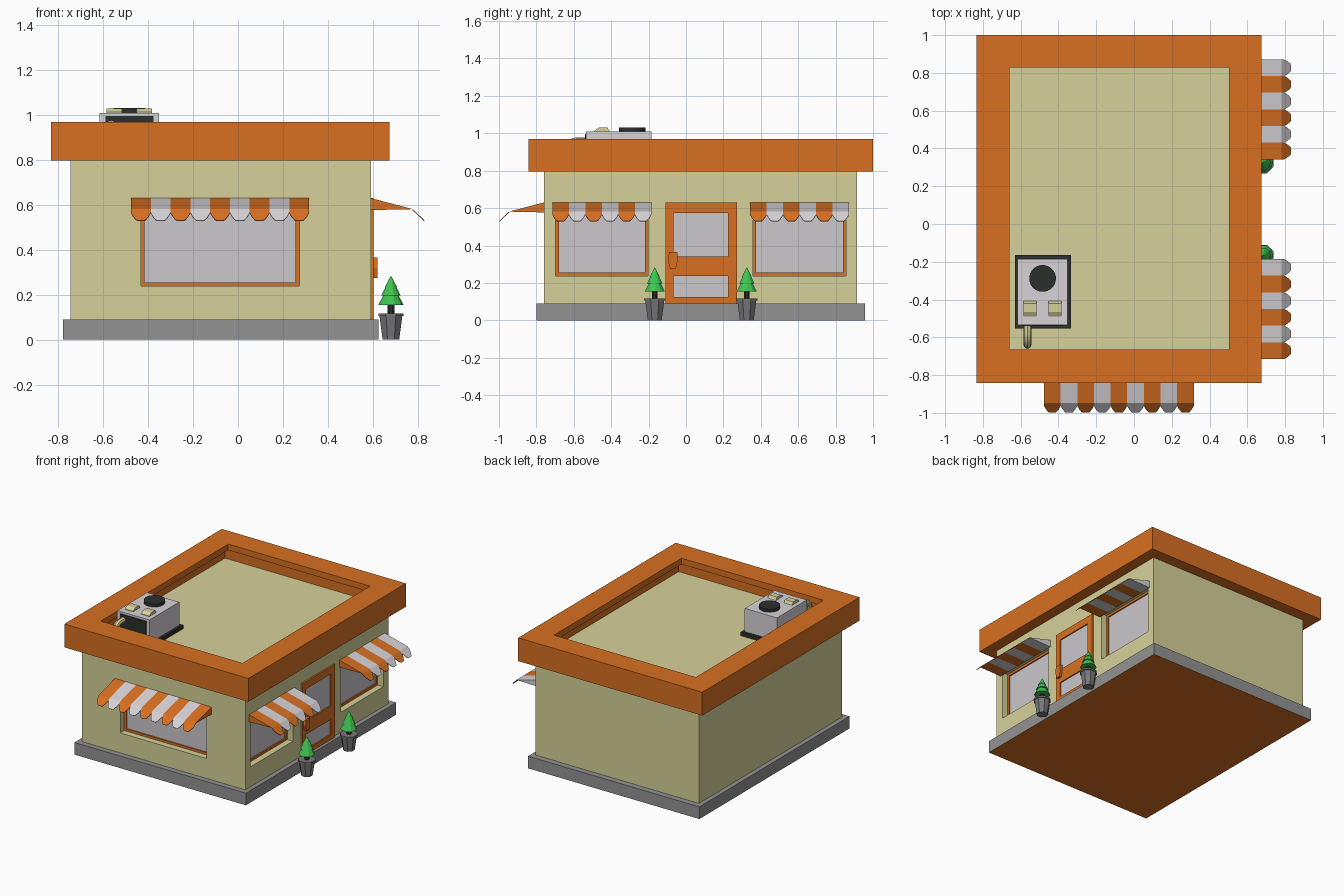
import bpy, bmesh, math
from mathutils import Matrix, Vector

if "Cube" in bpy.data.objects:
    bpy.data.objects.remove(bpy.data.objects["Cube"])


def mat(name, r, g, b):
    m = bpy.data.materials.new(name)
    m.diffuse_color = (r, g, b, 1)
    m.use_nodes = True
    m.node_tree.nodes["Principled BSDF"].inputs["Base Color"].default_value = m.diffuse_color
    return m


ORANGE = mat("orange trim", 0.69, 0.16, 0.016)
WALL = mat("olive cream wall", 0.68, 0.64, 0.32)
GREY = mat("concrete grey", 0.29, 0.29, 0.29)
POT = mat("pot grey", 0.19, 0.19, 0.20)
WHITE = mat("off white", 0.68, 0.65, 0.68)
GLASS = mat("window glass", 0.60, 0.58, 0.60)
DARK = mat("near black", 0.025, 0.028, 0.025)
GREEN = mat("leaf green", 0.05, 0.55, 0.08)


def finish(name, bm, *mats):
    bmesh.ops.recalc_face_normals(bm, faces=bm.faces)
    me = bpy.data.meshes.new(name)
    bm.to_mesh(me)
    bm.free()
    for m in mats:
        me.materials.append(m)
    ob = bpy.data.objects.new(name, me)
    bpy.context.collection.objects.link(ob)
    return ob


def plain(u, d, z):
    return Vector((u, d, z))


# Wall frames: u along the wall, d outward from it, z up
def front(u, d, z):
    return Vector((u, -0.76 - d, z))


def right(u, d, z):
    return Vector((0.592 + d, u, z))


def extrude(bm, pts, offset, mi=0):
    """Closed solid from a polygon swept by an offset."""
    a = [bm.verts.new(p) for p in pts]
    b = [bm.verts.new(p + offset) for p in pts]
    n = len(pts)
    faces = [bm.faces.new(a), bm.faces.new(b[::-1])]
    faces += [bm.faces.new((a[i], a[(i + 1) % n], b[(i + 1) % n], b[i])) for i in range(n)]
    for f in faces:
        f.material_index = mi


def box(bm, u0, u1, d0, d1, z0, z1, f=plain):
    pts = [f(u0, d0, z0), f(u1, d0, z0), f(u1, d1, z0), f(u0, d1, z0)]
    extrude(bm, pts, Vector((0, 0, z1 - z0)))


def boxes(name, m, specs, f=plain):
    bm = bmesh.new()
    for s in specs:
        box(bm, *s, f)
    return finish(name, bm, m)


# Plinth with orange underside
plinth = boxes("plinth", GREY, [(-0.78, 0.625, -0.80, 0.957, 0, 0.09)])
plinth.data.materials.append(ORANGE)
for p in plinth.data.polygons:
    if p.normal.z < -0.9:
        p.material_index = 1

# Walls with recessed openings cut in
WINDOWS = [("front_window", front, -0.433, 0.273, 9),
           ("right_window_near", right, -0.697, -0.203, 6),
           ("right_window_far", right, 0.358, 0.856, 6)]
Z0, Z1, DEPTH = 0.238, 0.60, 0.06
walls = boxes("walls", WALL, [(-0.746, 0.592, -0.76, 0.914, 0.09, 0.81)])
cut = bmesh.new()
for _, f, u0, u1, _ in WINDOWS:
    box(cut, u0, u1, -DEPTH, 0.1, Z0, Z1, f)
cutter = finish("opening_cutter", cut, WALL)
cutter.hide_render = True
mod = walls.modifiers.new("openings", 'BOOLEAN')
mod.object, mod.operation, mod.solver = cutter, 'DIFFERENCE', 'EXACT'
bpy.context.view_layer.objects.active = walls
bpy.ops.object.modifier_apply(modifier=mod.name)
bpy.data.objects.remove(cutter)


# Striped awning: wedge stripes, each with a sloping scalloped flap
def awning(name, f, u0, u1, n):
    bm = bmesh.new()
    w = (u1 - u0) / n
    for i in range(n):
        a = u0 + i * w
        tri = [f(a, 0, 0.63), f(a, 0.188, 0.581), f(a, 0, 0.577)]
        extrude(bm, tri, f(a + w, 0, 0) - f(a, 0, 0), i % 2)
        shape = [(0, 0), (0, 0.3), (0.1, 0.62), (0.26, 0.95), (0.34, 1)]
        shape += [(1 - s, t) for s, t in reversed(shape)]
        flap = [f(a + s * w, 0.187 + 0.052 * t, 0.581 - 0.05 * t) for s, t in shape]
        extrude(bm, flap, f(0, -0.003, -0.003) - f(0, 0, 0), i % 2)
    finish(name, bm, ORANGE, WHITE)


# Window frames, panes and awnings
T = 0.017
for name, f, u0, u1, n in WINDOWS:
    a, b = -DEPTH, -DEPTH + 0.014
    boxes(name + "_frame", ORANGE, [
        (u0, u0 + T, a, b, Z0, Z1), (u1 - T, u1, a, b, Z0, Z1),
        (u0 + T, u1 - T, a, b, Z0, Z0 + T), (u0 + T, u1 - T, a, b, Z1 - T, Z1)], f)
    boxes(name + "_pane", GLASS, [(u0 + T, u1 - T, a, a + 0.005, Z0 + T, Z1 - T)], f)
    c, half = (u0 + u1) / 2, n * 0.0881 / 2
    awning(name + "_awning", f, c - half, c + half, n)

# Door: stiles, rails, glass and handle
boxes("door_frame", ORANGE, [
    (-0.11, -0.067, 0, 0.012, 0.09, 0.63), (0.225, 0.273, 0, 0.012, 0.09, 0.63),
    (-0.067, 0.225, 0, 0.012, 0.575, 0.63), (-0.067, 0.225, 0, 0.012, 0.238, 0.34),
    (-0.067, 0.225, 0, 0.012, 0.09, 0.126)], right)
boxes("door_glass", GLASS, [(-0.067, 0.225, 0, 0.003, 0.34, 0.575),
                            (-0.067, 0.225, 0, 0.003, 0.126, 0.238)], right)
bm = bmesh.new()
handle = [(-0.085, 0.275), (-0.055, 0.275), (-0.044, 0.32), (-0.047, 0.366), (-0.09, 0.366), (-0.096, 0.32)]
extrude(bm, [right(u, 0.01, z) for u, z in handle], Vector((0.02, 0, 0)))
finish("door_handle", bm, ORANGE)

# Roof parapet: rectangular loops joined into one closed ring with an inner lip
outer = (-0.833, 0.675, -0.843, 1.0)
wall = (-0.746, 0.592, -0.76, 0.914)
hole = (-0.66, 0.503, -0.665, 0.828)
bm = bmesh.new()
loops = []
for (x0, x1, y0, y1), z in [(outer, 0.797), (outer, 0.97), (hole, 0.97),
                            (hole, 0.925), (wall, 0.925), (wall, 0.797)]:
    loops.append([bm.verts.new(v) for v in ((x0, y0, z), (x1, y0, z), (x1, y1, z), (x0, y1, z))])
for k in range(6):
    p, q = loops[k], loops[(k + 1) % 6]
    for i in range(4):
        j = (i + 1) % 4
        bm.faces.new((p[i], p[j], q[j], q[i]))
finish("roof_parapet", bm, ORANGE)


def cone(bm, x, y, z0, z1, r0, r1, sides):
    m = Matrix.Translation((x, y, (z0 + z1) / 2)) @ Matrix.Rotation(math.pi / sides, 4, 'Z')
    bmesh.ops.create_cone(bm, cap_ends=True, segments=sides, radius1=r0, radius2=r1,
                          depth=z1 - z0, matrix=m)


def cones(name, m, specs, sides):
    bm = bmesh.new()
    for s in specs:
        cone(bm, *s, sides)
    return finish(name, bm, m)


# Rooftop air conditioner
boxes("cooler_base", DARK, [(-0.63, -0.333, -0.553, -0.165, 0.81, 0.838)])
boxes("cooler_body", WHITE, [(-0.616, -0.352, -0.534, -0.185, 0.838, 1.01)])
boxes("cooler_grille", DARK, [(-0.59, -0.377, -0.539, -0.532, 0.855, 0.995)])
cones("cooler_fan", DARK, [(-0.484, -0.288, 1.005, 1.032, 0.071, 0.071)], 24)
bm = bmesh.new()
for x in (-0.585, -0.452):
    hood = [(-0.49, 1.005), (-0.49, 1.014), (-0.465, 1.03), (-0.42, 1.03), (-0.405, 1.005)]
    extrude(bm, [Vector((x, y, z)) for y, z in hood], Vector((0.068, 0, 0)))
finish("cooler_vents", bm, WALL)

# Bent pipe from the cooler down to the roof
cu = bpy.data.curves.new("cooler_pipe", 'CURVE')
cu.dimensions = '3D'
cu.bevel_depth, cu.bevel_resolution = 0.021, 2
path = [(-0.53, 0.957)] + [(-0.58 - 0.06 * math.sin(t), 0.897 + 0.06 * math.cos(t))
                           for t in [i * math.pi / 10 for i in range(6)]] + [(-0.64, 0.81)]
sp = cu.splines.new('POLY')
sp.points.add(len(path) - 1)
for pt, (y, z) in zip(sp.points, path):
    pt.co = (-0.564, y, z, 1)
cu.materials.append(WALL)
pipe = bpy.data.objects.new("cooler_pipe", cu)
bpy.context.collection.objects.link(pipe)
bpy.context.view_layer.objects.active = pipe
pipe.select_set(True)
bpy.ops.object.convert(target='MESH')
bpy.ops.object.shade_smooth_by_angle()

# Potted trees either side of the door
for side, y in (("near", -0.167), ("far", 0.325)):
    x = 0.681
    cones("pot_" + side, POT, [(x, y, 0, 0.105, 0.04, 0.055), (x, y, 0.105, 0.117, 0.061, 0.061)], 8)
    cones("trunk_" + side, DARK, [(x, y, 0.11, 0.16, 0.017, 0.017)], 8)
    cones("tree_" + side, GREEN, [(x, y, 0.155, 0.215, 0.056, 0.024),
                                  (x, y, 0.197, 0.25, 0.043, 0.015),
                                  (x, y, 0.232, 0.282, 0.028, 0.002)], 10)
